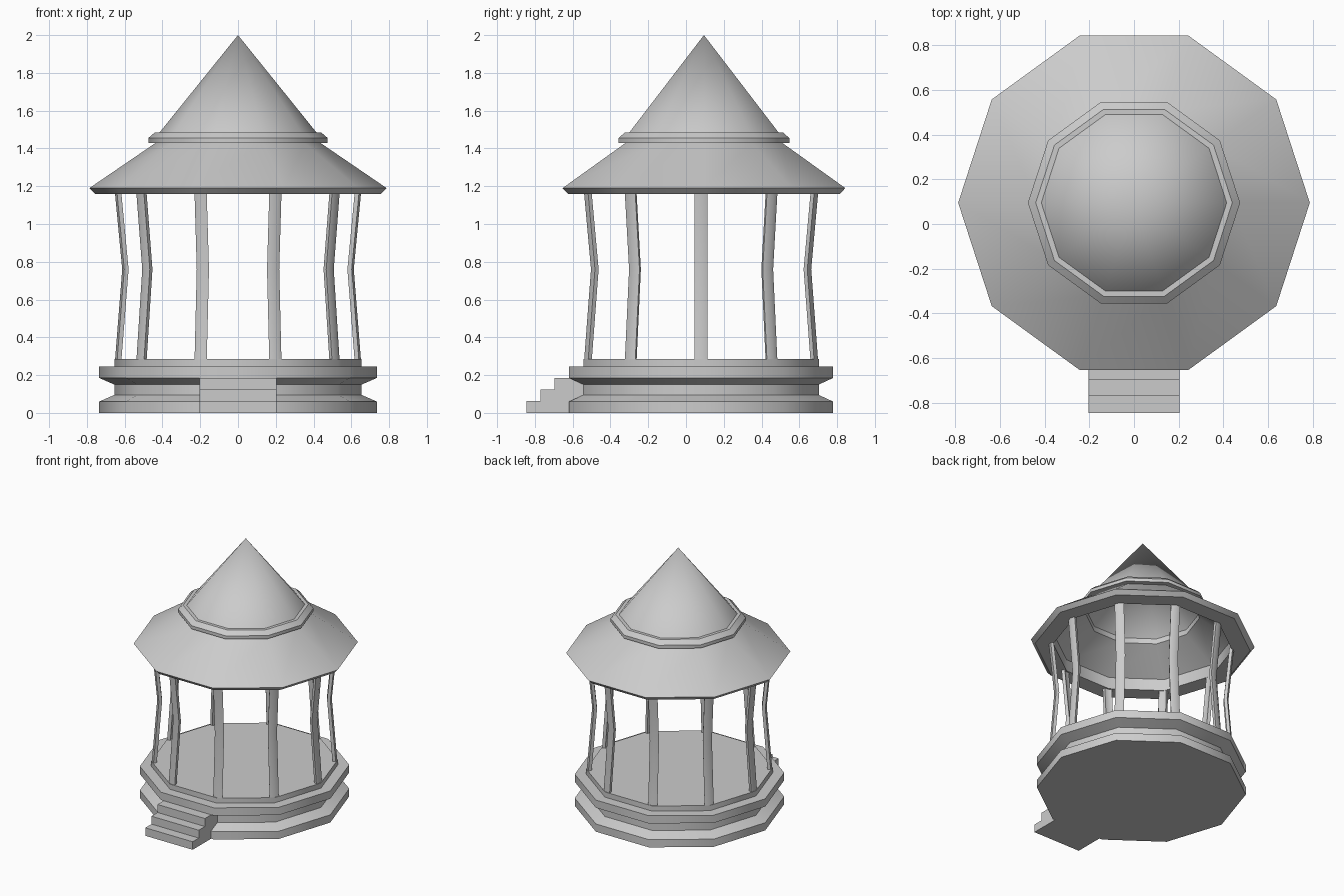
import bpy, bmesh, math

if "Cube" in bpy.data.objects:
    bpy.data.objects.remove(bpy.data.objects["Cube"])

SIDES = 10
BASE_Y, ROOF_Y = 0.08, 0.095


def finish(name, bm, smooth=True):
    bmesh.ops.remove_doubles(bm, verts=bm.verts, dist=1e-5)
    bmesh.ops.recalc_face_normals(bm, faces=bm.faces)
    mesh = bpy.data.meshes.new(name)
    bm.to_mesh(mesh)
    bm.free()
    ob = bpy.data.objects.new(name, mesh)
    bpy.context.collection.objects.link(ob)
    if smooth:
        bpy.ops.object.select_all(action='DESELECT')
        ob.select_set(True)
        bpy.context.view_layer.objects.active = ob
        bpy.ops.object.shade_smooth_by_angle(angle=math.radians(38))
    return ob


def lathe(name, profile, cy, closed=False):
    """Ten-sided turned shape from (radius, height) points."""
    bm = bmesh.new()
    rings = []
    for r, z in profile:
        if r == 0:
            rings.append([bm.verts.new((0, cy, z))] * SIDES)
        else:
            rings.append([bm.verts.new((r * math.cos(math.tau * i / SIDES),
                                        cy + r * math.sin(math.tau * i / SIDES), z))
                          for i in range(SIDES)])
    pairs = list(zip(rings, rings[1:]))
    if closed:
        pairs.append((rings[-1], rings[0]))
    for a, b in pairs:
        for i in range(SIDES):
            j = (i + 1) % SIDES
            quad = list(dict.fromkeys((a[i], a[j], b[j], b[i])))
            if len(quad) > 2:
                bm.faces.new(quad)
    return finish(name, bm)


def post(name, angle):
    """Corner post: mitred V section, bent inward at mid height."""
    s, c, w, t = math.sin(math.pi / 10), math.cos(math.pi / 10), 0.034, 0.024
    d = w * s / c
    section = [(0, 0), (-d, w), (-d - t * c, w - t * s), (-t / c, 0),
               (-d - t * c, t * s - w), (-d, -w)]
    bm = bmesh.new()
    rings = []
    for r, z in ((0.651, 0.28), (0.613, 0.76), (0.652, 1.17)):
        rings.append([bm.verts.new(((r + u) * math.cos(angle) - v * math.sin(angle),
                                    BASE_Y + (r + u) * math.sin(angle) + v * math.cos(angle), z))
                      for u, v in section])
    for a, b in zip(rings, rings[1:]):
        for i in range(6):
            j = (i + 1) % 6
            bm.faces.new((a[i], a[j], b[j], b[i]))
    for ring in (rings[0], rings[-1]):
        bm.faces.new(ring[:4])
        bm.faces.new((ring[0], ring[3], ring[4], ring[5]))
    return finish(name, bm)


# Plinth with waisted middle and raised floor
lathe("plinth", [(0, 0), (0.735, 0), (0.735, 0.06), (0.655, 0.095), (0.655, 0.15),
                 (0.735, 0.185), (0.735, 0.245), (0.655, 0.245), (0.655, 0.285),
                 (0, 0.285)], BASE_Y)

# Front steps, one stepped side profile extruded across x
bm = bmesh.new()
outline = [(-0.845, 0), (-0.845, 0.062), (-0.77, 0.062), (-0.77, 0.123),
           (-0.695, 0.123), (-0.695, 0.185), (-0.5, 0.185), (-0.5, 0)]
face = bm.faces.new([bm.verts.new((-0.203, y, z)) for y, z in outline])
ext = bmesh.ops.extrude_face_region(bm, geom=[face])
bmesh.ops.translate(bm, vec=(0.406, 0, 0),
                    verts=[v for v in ext["geom"] if isinstance(v, bmesh.types.BMVert)])
finish("front_steps", bm, smooth=False)

# Ten bent posts
for k in range(SIDES):
    post(f"post_{k + 1}", math.tau * k / SIDES)

# Hollow roof: eave, lower slope, collar and pointed cap
lathe("roof", [(0.63, 1.16), (0.757, 1.16), (0.787, 1.19), (0.435, 1.43), (0.475, 1.43),
               (0.475, 1.455), (0.44, 1.485), (0.415, 1.485), (0, 2.0),
               (0, 1.93), (0.40, 1.45), (0.40, 1.41), (0.63, 1.25)], ROOF_Y, closed=True)
